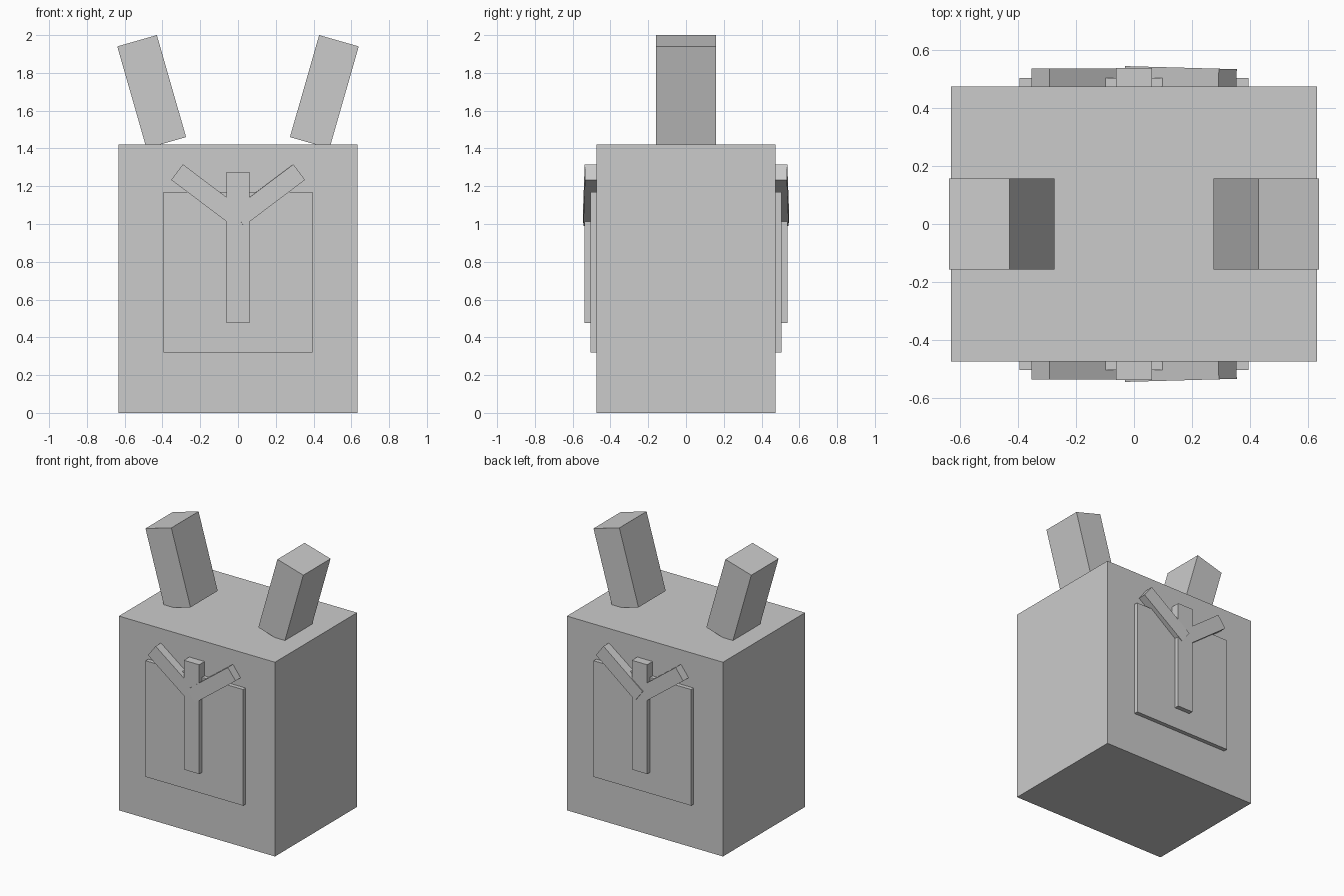
import bpy
from math import radians
from mathutils import Matrix, Vector

cube = bpy.data.objects.get("Cube")
if cube:
    bpy.data.objects.remove(cube, do_unlink=True)

grey = bpy.data.materials.new("plain_grey")
grey.use_nodes = True
colour = (0.6, 0.6, 0.6, 1)
grey.diffuse_color = colour
grey.node_tree.nodes["Principled BSDF"].inputs["Base Color"].default_value = colour


def box(name, centre, size, lean=0, twist=0):
    """Box leaning sideways about y, then twisted about z."""
    bpy.ops.mesh.primitive_cube_add(size=1)
    obj = bpy.context.object
    obj.name = obj.data.name = name
    turn = Matrix.Rotation(radians(twist), 4, 'Z') @ Matrix.Rotation(radians(lean), 4, 'Y')
    obj.data.transform(Matrix.Translation(centre) @ turn @ Matrix.Diagonal((*size, 1)))
    obj.data.materials.append(grey)
    return obj


# Main block
box("body", Vector((0, 0, 0.711)), (1.264, 0.95, 1.422))

# Two horns leaning outward on the top
for side, label in ((1, "left"), (-1, "right")):
    box(label + "_horn", Vector((side * 0.457, 0, 1.70)), (0.218, 0.315, 0.562), lean=side * 16)

# Raised panel with a three-pronged emblem on front and back
for face, label in ((-1, "front"), (1, "back")):
    box(label + "_panel", Vector((0, face * 0.475, 0.745)), (0.79, 0.06, 0.85))
    box(label + "_stem", Vector((0, face * 0.488, 0.875)), (0.124, 0.1, 0.80))
    box(label + "_right_branch", Vector((-0.161, face * 0.487, 1.153)),
        (0.405, 0.1, 0.103), lean=37)
    box(label + "_left_branch", Vector((0.161, face * 0.490, 1.153)),
        (0.405, 0.1, 0.103), lean=-37, twist=-face * 1.6)
